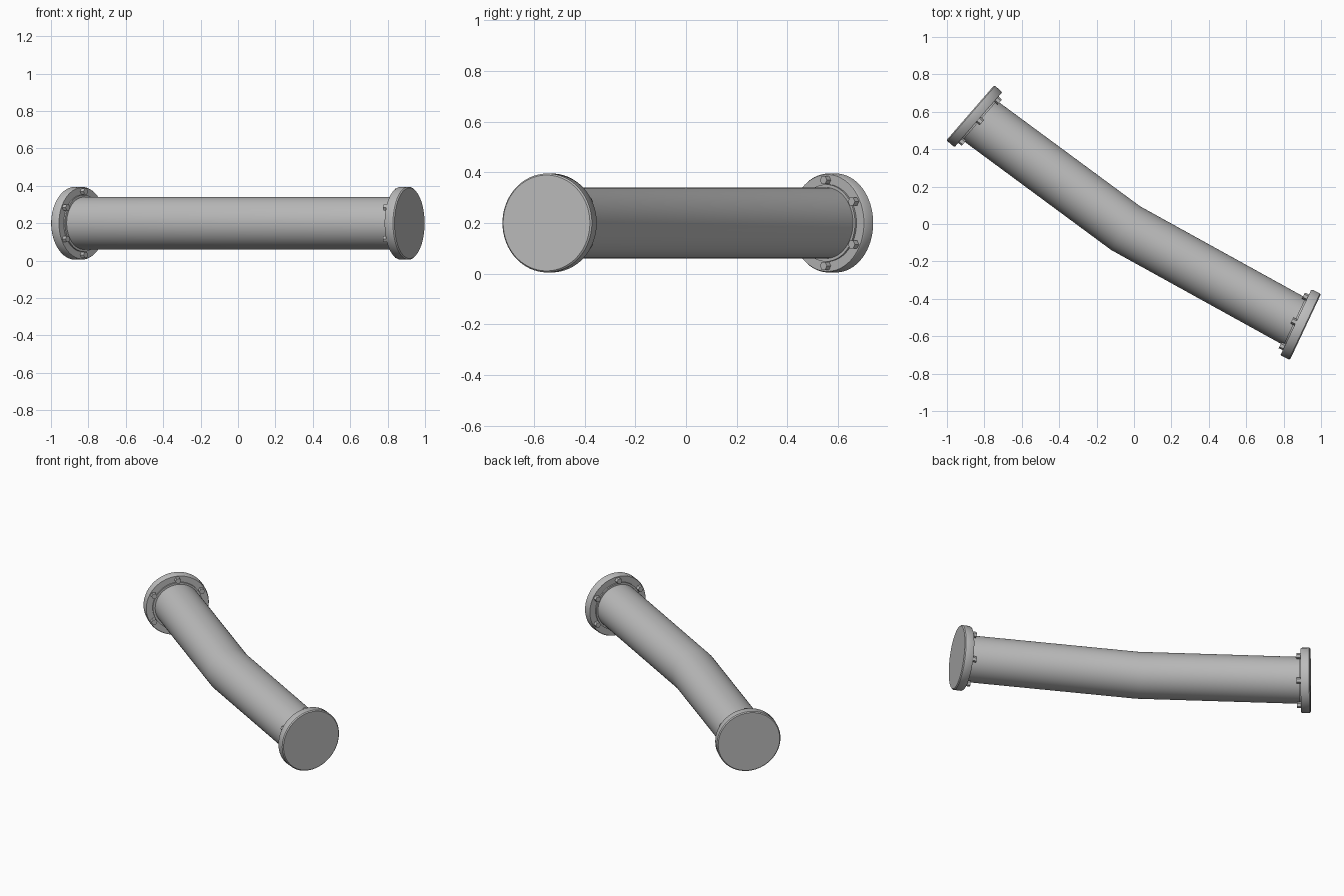
import bpy, bmesh, math
from mathutils import Vector, Matrix

cube = bpy.data.objects.get("Cube")
if cube:
    bpy.data.objects.remove(cube)

steel = bpy.data.materials.new("grey steel")
steel.use_nodes = True
grey = (0.5, 0.5, 0.5, 1)
steel.diffuse_color = grey
steel.node_tree.nodes["Principled BSDF"].inputs["Base Color"].default_value = grey

HEIGHT = 0.2


def frame(x, y, angle):
    """Frame whose local z runs along a level direction and whose local y is up."""
    a = math.radians(angle)
    axis = Vector((math.cos(a), math.sin(a), 0))
    up = Vector((0, 0, 1))
    rot = Matrix((up.cross(axis), up, axis)).transposed().to_4x4()
    return Matrix.Translation((x, y, HEIGHT)) @ rot


def make_object(name, bm, smooth_angle=35):
    bmesh.ops.recalc_face_normals(bm, faces=bm.faces[:])
    mesh = bpy.data.meshes.new(name)
    bm.to_mesh(mesh)
    bm.free()
    mesh.materials.append(steel)
    obj = bpy.data.objects.new(name, mesh)
    bpy.context.collection.objects.link(obj)
    bpy.ops.object.select_all(action='DESELECT')
    obj.select_set(True)
    bpy.context.view_layer.objects.active = obj
    bpy.ops.object.shade_smooth_by_angle(angle=math.radians(smooth_angle))
    return obj


def loft(name, rings, sides=64):
    """Skin a row of (frame, radius) circles and cap both ends."""
    bm = bmesh.new()
    loops = []
    for mat, r in rings:
        turn = [2 * math.pi * i / sides for i in range(sides)]
        loops.append([bm.verts.new(mat @ Vector((r * math.cos(t), r * math.sin(t), 0)))
                      for t in turn])
    for a, b in zip(loops, loops[1:]):
        for i in range(sides):
            j = (i + 1) % sides
            bm.faces.new((a[i], a[j], b[j], b[i]))
    bm.faces.new(loops[0][::-1])
    bm.faces.new(loops[-1])
    return make_object(name, bm)


def bolts(name, base, count=6):
    """Hex heads in a circle on the inner face of a flange."""
    bm = bmesh.new()
    for i in range(count):
        spin = Matrix.Rotation(2 * math.pi * i / count + math.pi / 2, 4, 'Z')
        place = base @ spin @ Matrix.Translation((0.169, 0, 0.006))
        bmesh.ops.create_cone(bm, cap_ends=True, segments=6, radius1=0.018,
                              radius2=0.018, depth=0.026, matrix=place)
    return make_object(name, bm, 20)


# Flange frames sit on the outer face and point into the pipe
left_end = frame(0.917, -0.55, 154.8)
right_end = frame(-0.875, 0.595, -41)
bend = frame(-0.045, -0.022, -33.5)


def along(base, d):
    return base @ Matrix.Translation((0, 0, d))


# Gently bent pipe
pipe_start = right_end @ Matrix.Translation((0, 0, 0.045))
pipe_stop = left_end @ Matrix.Translation((0, 0, 0.045)) @ Matrix.Rotation(math.pi, 4, 'Y')
flip = Matrix.Scale(-1, 4, (1, 0, 0))
loft("pipe", [(pipe_start, 0.14), (bend, 0.14), (pipe_stop, 0.14)])

# Flanges with eased rims, a low collar and bolt heads
profile = [(0, 0.189), (0.006, 0.195), (0.051, 0.195), (0.057, 0.191)]
for side, end in (("left", left_end), ("right", right_end)):
    loft(side + "_flange", [(along(end, d), r) for d, r in profile])
    loft(side + "_collar", [(along(end, d), r) for d, r in ((0.05, 0.152), (0.066, 0.152))])
    bolts(side + "_bolts", along(end, 0.062))
